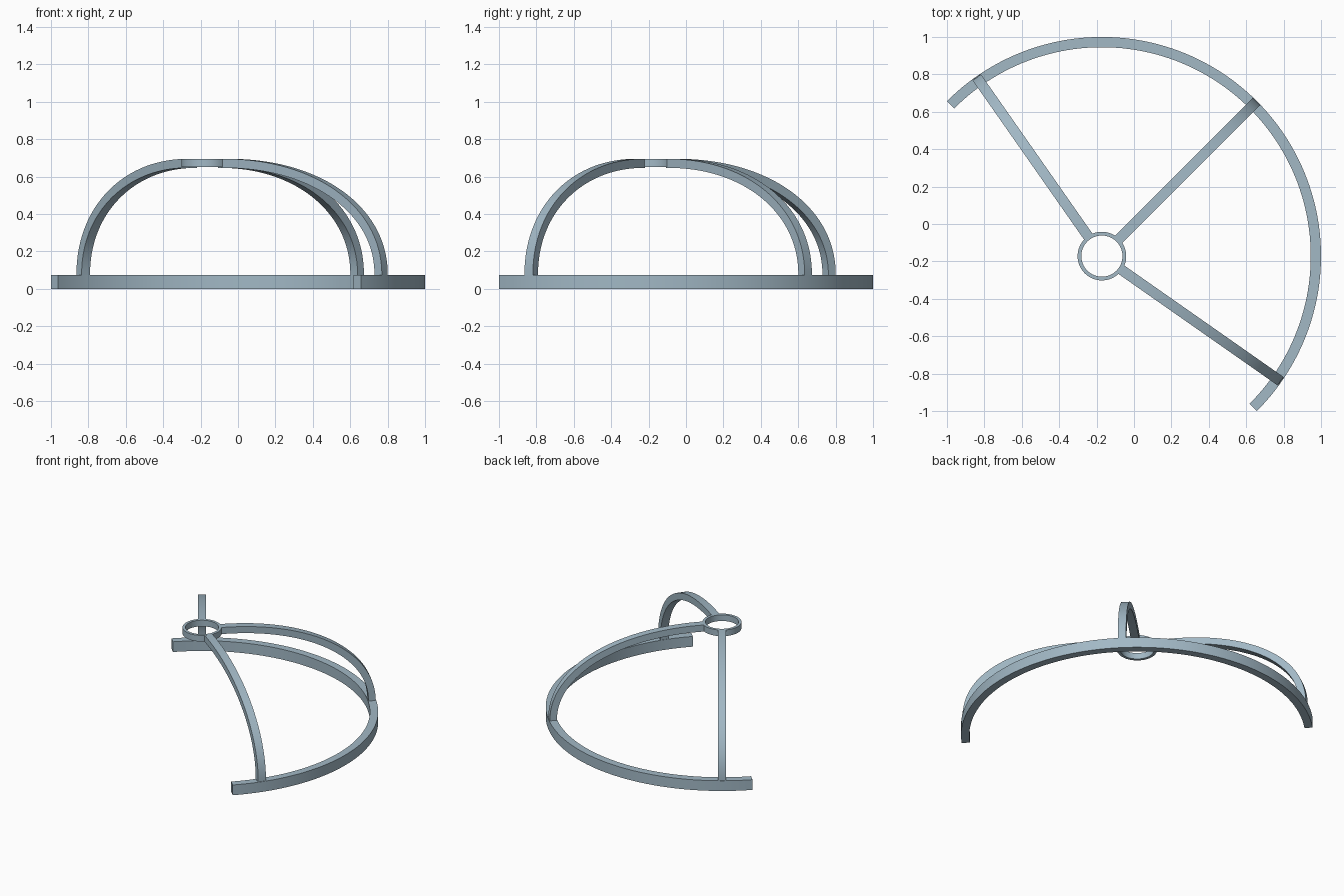
import bpy, bmesh, math
from mathutils import Vector

cube = bpy.data.objects.get("Cube")
if cube:
    bpy.data.objects.remove(cube, do_unlink=True)

CENTRE = Vector((-0.1716, -0.1716, 0))
RADIUS = 1.1716      # outer radius of the base arc
BAND = 0.055         # width of arc and legs
RIM_TOP = 0.075
TOP = 0.695

steel = bpy.data.materials.new("blue_grey_steel")
steel.use_nodes = True
colour = (0.36, 0.48, 0.56, 1)
steel.diffuse_color = colour
steel.node_tree.nodes["Principled BSDF"].inputs["Base Color"].default_value = colour


def finish(name, bm):
    bmesh.ops.recalc_face_normals(bm, faces=bm.faces)
    mesh = bpy.data.meshes.new(name)
    bm.to_mesh(mesh)
    bm.free()
    mesh.materials.append(steel)
    obj = bpy.data.objects.new(name, mesh)
    bpy.context.collection.objects.link(obj)
    obj.location = CENTRE
    bpy.ops.object.select_all(action='DESELECT')
    obj.select_set(True)
    bpy.context.view_layer.objects.active = obj
    bpy.ops.object.shade_smooth_by_angle(angle=math.radians(35))
    return obj


def sweep(name, sections, closed=False, soft=0.0, soft_ends=False):
    """Skin four-cornered sections; the first two corners keep a crisp edge."""
    bm = bmesh.new()
    rings = [[bm.verts.new(p) for p in s] for s in sections]
    pairs = list(zip(rings, rings[1:]))
    if closed:
        pairs.append((rings[-1], rings[0]))
    for a, b in pairs:
        for k in range(4):
            j = (k + 1) % 4
            bm.faces.new((a[k], a[j], b[j], b[k]))
    ends = []
    if not closed:
        ends = [bm.faces.new(rings[0]), bm.faces.new(rings[-1])]
    if soft:
        crisp = {v for r in rings for v in r[:2]}
        edges = []
        for e in bm.edges:
            at_end = any(f in ends for f in e.link_faces)
            corner = e.calc_face_angle(0) > math.radians(50)
            if corner and not all(v in crisp for v in e.verts) and (soft_ends or not at_end):
                edges.append(e)
        bmesh.ops.bevel(bm, geom=edges, offset=soft, segments=3,
                        profile=0.5, affect='EDGES', clamp_overlap=True)
    return finish(name, bm)


def ring_sections(outer, inner, low, high, start, span, steps, closed=False):
    result = []
    for i in range(steps + (0 if closed else 1)):
        t = math.radians(start + span * i / steps)
        d = Vector((math.cos(t), math.sin(t), 0))
        result.append([d * r + Vector((0, 0, z)) for r, z in
                       ((outer, high), (inner, high), (inner, low), (outer, low))])
    return result


# Half-circle base arc, rounded underneath and at its ends
sweep("base_arc", ring_sections(RADIUS, RADIUS - BAND, 0, RIM_TOP, -45, 180, 96),
      soft=0.013, soft_ends=True)

# Small hub ring at the top
sweep("hub_ring", ring_sections(0.13, 0.11, 0.65, TOP, 0, 360, 64, True), closed=True)


# Curved legs from hub to arc
def leg(name, degrees, steps=40, thick=0.048, power=2.12):
    t = math.radians(degrees)
    out = Vector((math.cos(t), math.sin(t), 0))
    side = Vector((-out.y, out.x, 0)) * BAND / 2
    start, foot = 0.12, RIM_TOP - 0.004
    a, b = RADIUS - 0.004 - start, TOP - foot
    sections = []
    for i in range(steps + 1):
        u = math.pi / 2 * i / steps
        s, c = math.sin(u), max(math.cos(u), 0)
        x, z = a * s ** (2 / power), b * c ** (2 / power)
        n = Vector(((x / a) ** (power - 1) / a, (z / b) ** (power - 1) / b)).normalized()
        outer = out * (start + x) + Vector((0, 0, foot + z))
        inner = outer - (out * n.x + Vector((0, 0, n.y))) * thick
        sections.append([outer + side, outer - side, inner - side, inner + side])
    sweep(name, sections, soft=0.016)


for name, degrees in (("right_leg", 125), ("middle_leg", 45), ("left_leg", -35)):
    leg(name, degrees)
